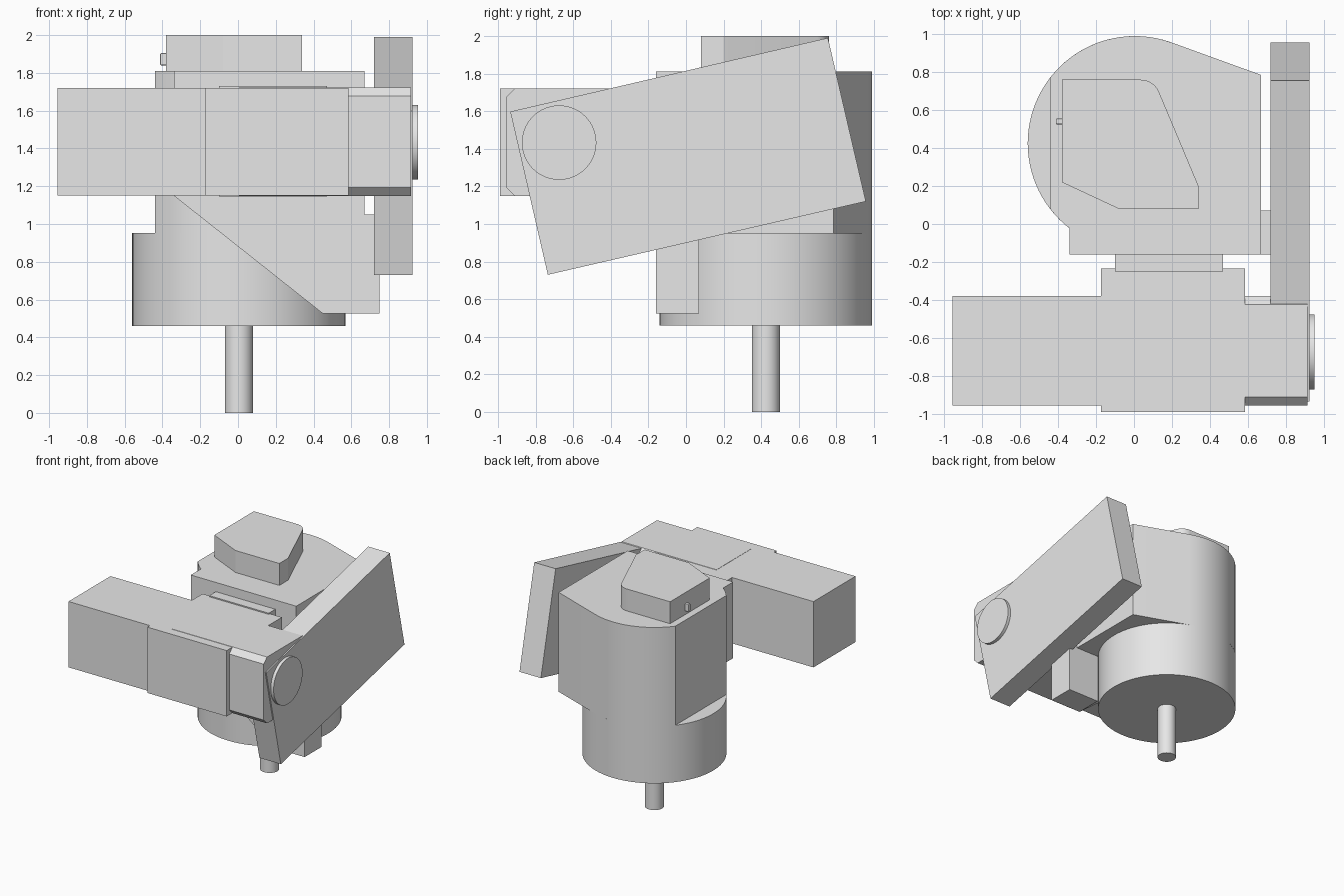
import bpy, bmesh, math
from mathutils import Vector

if "Cube" in bpy.data.objects:
    bpy.data.objects.remove(bpy.data.objects["Cube"])

grey = bpy.data.materials.new("light_grey")
grey.diffuse_color = (0.8, 0.8, 0.8, 1)
grey.use_nodes = True
grey.node_tree.nodes["Principled BSDF"].inputs["Base Color"].default_value = grey.diffuse_color


def prism(name, pts, axis, lo, hi):
    """Extrude a 2D outline along an axis: z uses (x,y), y uses (x,z), x uses (y,z)."""
    place = {"z": lambda a, b, d: (a, b, d),
             "y": lambda a, b, d: (a, d, b),
             "x": lambda a, b, d: (d, a, b)}[axis]
    bm = bmesh.new()
    face = bm.faces.new([bm.verts.new(place(a, b, lo)) for a, b in pts])
    top = bmesh.ops.extrude_face_region(bm, geom=[face])["geom"]
    bmesh.ops.translate(bm, vec=Vector(place(0, 0, hi - lo)),
                        verts=[v for v in top if isinstance(v, bmesh.types.BMVert)])
    bmesh.ops.recalc_face_normals(bm, faces=bm.faces)
    me = bpy.data.meshes.new(name)
    bm.to_mesh(me)
    bm.free()
    me.materials.append(grey)
    ob = bpy.data.objects.new(name, me)
    bpy.context.collection.objects.link(ob)
    return ob


def arc(cx, cy, r, a0, a1, n):
    return [(cx + r * math.cos(math.radians(a0 + (a1 - a0) * i / n)),
             cy + r * math.sin(math.radians(a0 + (a1 - a0) * i / n))) for i in range(n + 1)]


def disc(name, cx, cy, r, axis, lo, hi, n=64):
    ob = prism(name, arc(cx, cy, r, 0, 360, n)[:-1], axis, lo, hi)
    smooth.append(ob)
    return ob


def box(name, x0, x1, y0, y1, z0, z1):
    return prism(name, [(x0, y0), (x1, y0), (x1, y1), (x0, y1)], "z", z0, z1)


smooth = []
CX, CY, R = 0.005, 0.425, 0.565

# Stem and round base
disc("stem", CX, CY, 0.075, "z", 0, 0.47, 32)
disc("base_drum", CX, CY, R, "z", 0.46, 0.952, 96)

# Upper housing: round drum with a flat left side and a tangent wall at the back right
flat = math.degrees(math.acos((-0.44 - CX) / R))
housing = (arc(CX, CY, R, 70, flat, 18) + arc(CX, CY, R, 360 - flat, 320, 26)
           + [(0.67, 0.07), (0.67, 0.785)])
smooth.append(prism("upper_housing", housing, "z", 0.95, 1.81))

# Front mounting plate with a slanted lower edge and a foot on the right
prism("mounting_plate", [(-0.34, 1.81), (0.67, 1.81), (0.67, 1.05), (0.75, 1.05),
                         (0.75, 0.525), (0.45, 0.525), (-0.34, 1.15)], "y", -0.16, 0.07)

# Top cap with one rounded corner, and its small side pin
cap = ([(-0.38, 0.22), (-0.08, 0.08), (0.34, 0.08), (0.34, 0.20)]
       + arc(0.035, 0.655, 0.105, 24, 90, 8) + [(-0.38, 0.76)])
smooth.append(prism("top_cap", cap, "z", 1.81, 2.0))
pin = box("side_pin", -0.412, -0.37, 0.525, 0.555, 1.84, 1.905)
bev = pin.modifiers.new("soft_edges", "BEVEL")
bev.width = 0.006
bev.segments = 2

# Neck, clamp block and the square arm
box("neck", -0.10, 0.47, -0.25, -0.15, 1.145, 1.73)
box("clamp_block", -0.175, 0.585, -0.99, -0.235, 1.15, 1.72)
box("square_arm", -0.955, 0.10, -0.955, -0.38, 1.15, 1.72)

# Chamfered arm end
y0, y1, z0, z1, c = -0.955, -0.38, 1.148, 1.722, 0.045
prism("chamfered_arm", [(y0 + c, z0), (y1 - c, z0), (y1, z0 + c), (y1, z1 - c),
                        (y1 - c, z1), (y0 + c, z1), (y0, z1 - c), (y0, z0 + c)],
      "x", 0.005, 0.915)

# Tilted side slab and its round pivot cap
prism("tilted_slab", [(0.755, 1.99), (0.957, 1.12), (-0.735, 0.73), (-0.935, 1.598)],
      "x", 0.72, 0.925)
disc("pivot_cap", -0.675, 1.433, 0.198, "x", 0.915, 0.952)

# Smooth curved walls, keep hard edges
for ob in smooth:
    bpy.ops.object.select_all(action="DESELECT")
    ob.select_set(True)
    bpy.context.view_layer.objects.active = ob
    bpy.ops.object.shade_smooth_by_angle(angle=math.radians(20))
